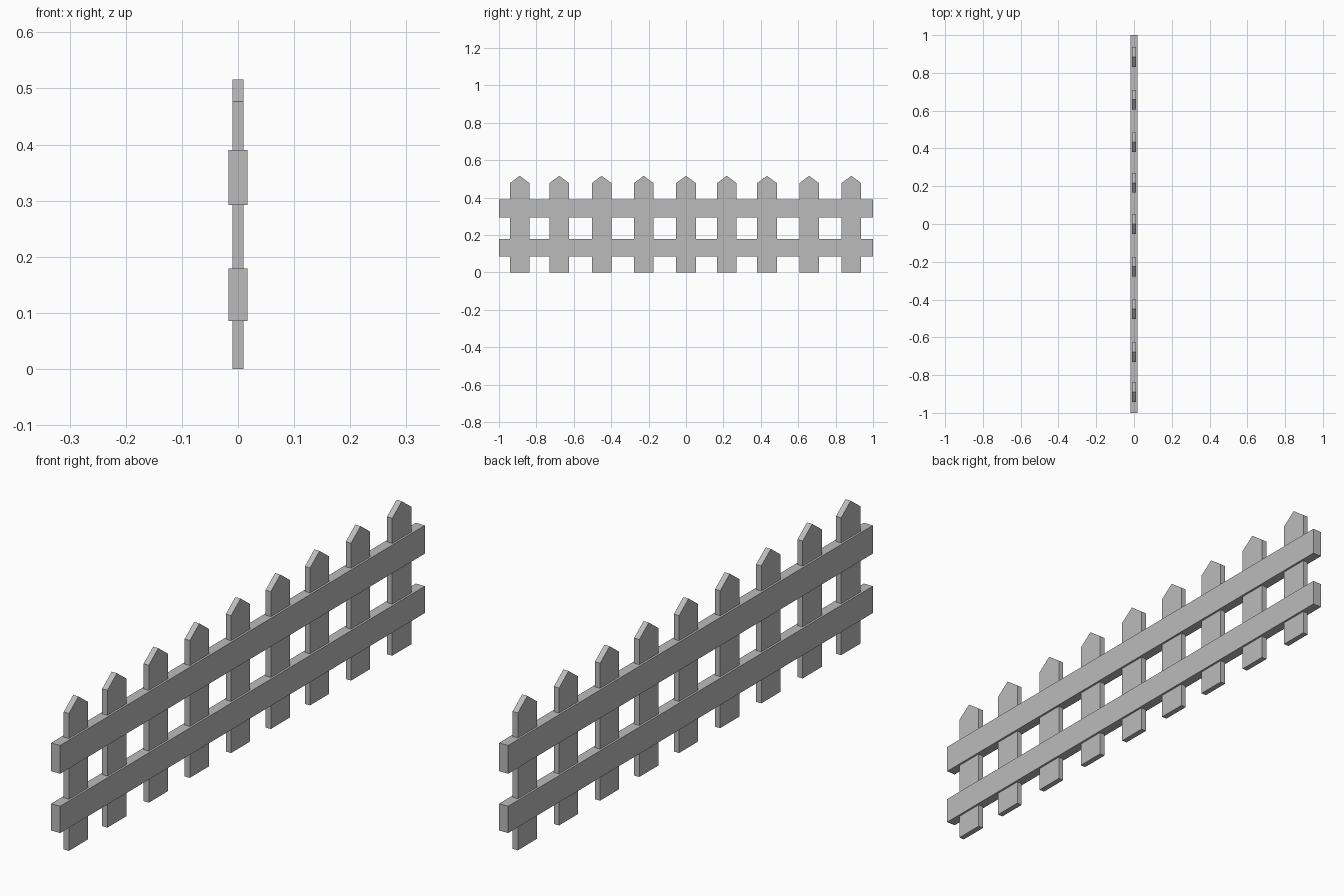
import bpy
import bmesh

cube = bpy.data.objects.get("Cube")
if cube:
    bpy.data.objects.remove(cube, do_unlink=True)

# Single flat grey for the whole fence
grey = bpy.data.materials.new("fence_grey")
grey.use_nodes = True
color = (0.5, 0.5, 0.5, 1)
grey.diffuse_color = color
grey.node_tree.nodes["Principled BSDF"].inputs["Base Color"].default_value = color


def board(name, outline, half_thickness):
    """Extrude a (y, z) outline symmetrically along x."""
    bm = bmesh.new()
    face = bm.faces.new([bm.verts.new((-half_thickness, y, z)) for y, z in outline])
    grown = bmesh.ops.extrude_face_region(bm, geom=[face])["geom"]
    verts = [g for g in grown if isinstance(g, bmesh.types.BMVert)]
    bmesh.ops.translate(bm, verts=verts, vec=(2 * half_thickness, 0, 0))
    bmesh.ops.recalc_face_normals(bm, faces=bm.faces)
    mesh = bpy.data.meshes.new(name)
    bm.to_mesh(mesh)
    bm.free()
    mesh.materials.append(grey)
    obj = bpy.data.objects.new(name, mesh)
    bpy.context.collection.objects.link(obj)
    return obj


# Horizontal rails
for name, low, high in (("lower_rail", 0.086, 0.179), ("upper_rail", 0.292, 0.39)):
    board(name, [(-1, low), (1, low), (1, high), (-1, high)], 0.0173)

# Pointed pickets, slightly unevenly spaced
HALF_WIDTH, SHOULDER, TIP = 0.0525, 0.477, 0.516
centres = (-0.889, -0.678, -0.451, -0.226, 0, 0.218, 0.433, 0.658, 0.884)
for i, y in enumerate(centres, 1):
    a, b = y - HALF_WIDTH, y + HALF_WIDTH
    board(f"picket_{i}", [(a, 0), (b, 0), (b, SHOULDER), (y, TIP), (a, SHOULDER)], 0.01)
